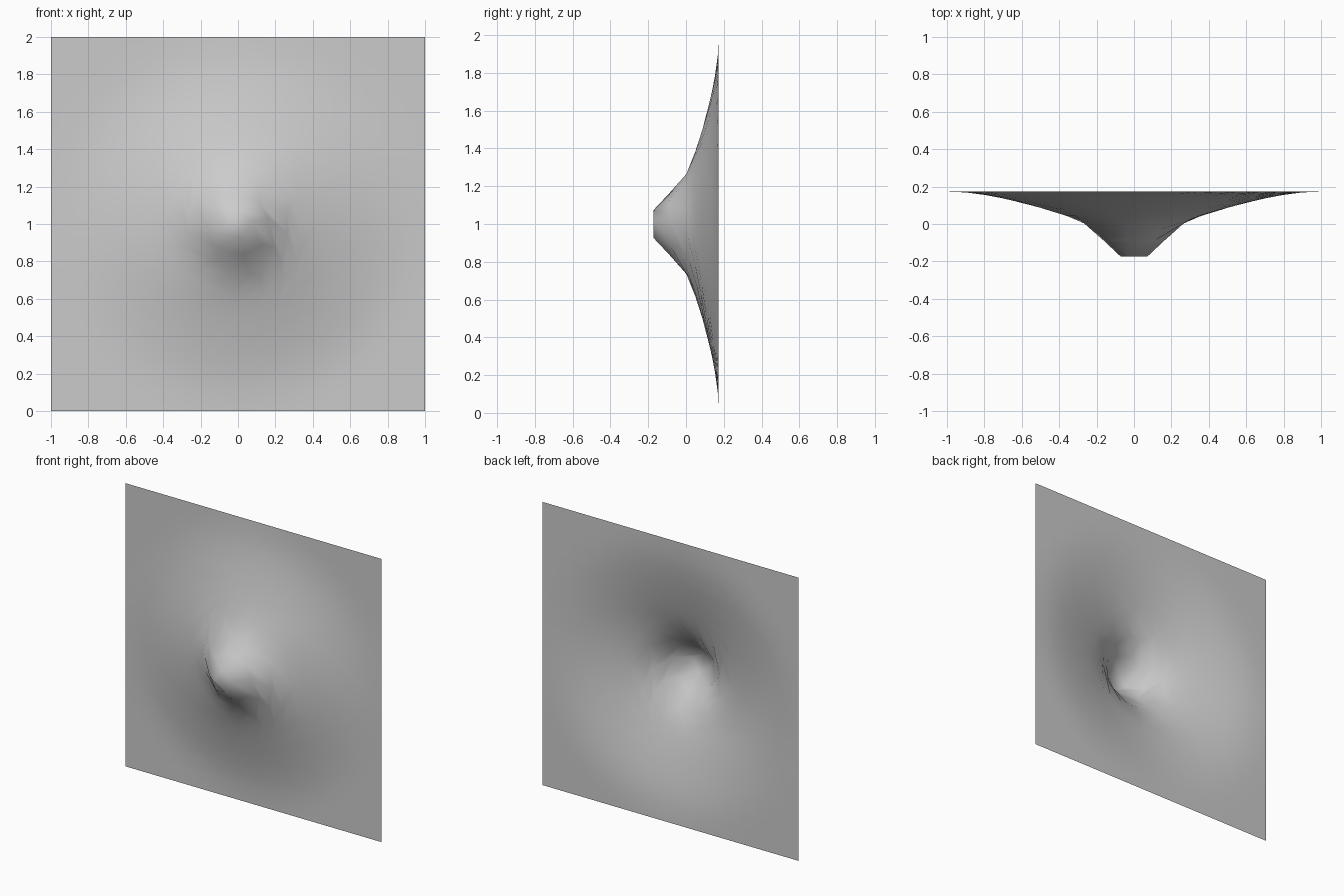
import bpy, bmesh, math

if "Cube" in bpy.data.objects:
    bpy.data.objects.remove(bpy.data.objects["Cube"])

# cross-section of the dent: (radius, y)
PROFILE = [(0.0, -0.173), (0.075, -0.173), (0.12, -0.13), (0.2, -0.057), (0.265, 0.0),
           (0.4, 0.055), (0.5, 0.086), (0.6, 0.113), (0.7, 0.137), (0.8, 0.156),
           (0.9, 0.169), (0.97, 0.173), (2.0, 0.173)]
CELLS = 19
TWIST = math.radians(150)


def depth(r):
    for (r0, y0), (r1, y1) in zip(PROFILE, PROFILE[1:]):
        if r <= r1:
            return y0 + (y1 - y0) * (r - r0) / (r1 - r0)
    return 0.173


# square sheet pulled forward at the centre and twisted with a soft falloff
bm = bmesh.new()
bmesh.ops.create_grid(bm, x_segments=CELLS, y_segments=CELLS, size=1)
for v in bm.verts:
    x, z = v.co.x, v.co.y
    r = math.hypot(x, z)
    a = TWIST * max(0, 1 - max(0, r - 0.07) / 0.9) ** 2
    if max(abs(x), abs(z)) > 0.999:
        a = 0
    c, s = math.cos(a), math.sin(a)
    v.co = (x * c - z * s, depth(r), 1 + x * s + z * c)
for f in bm.faces:
    f.smooth = True
bmesh.ops.recalc_face_normals(bm, faces=bm.faces)
me = bpy.data.meshes.new("twisted_sheet")
bm.to_mesh(me)
bm.free()
sheet = bpy.data.objects.new("twisted_sheet", me)
bpy.context.collection.objects.link(sheet)
